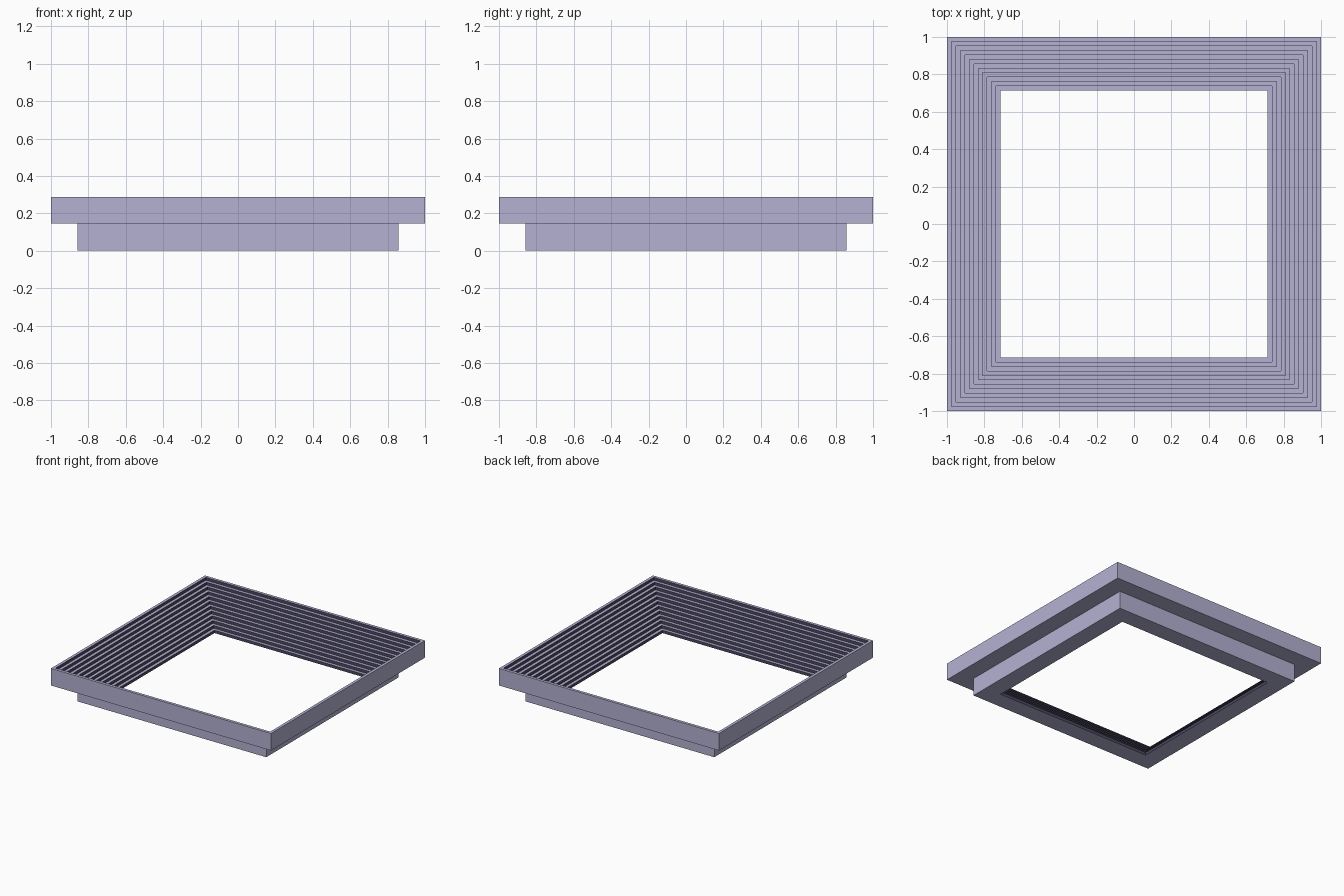
import bpy
import bmesh

# Remove the default cube
cube = bpy.data.objects.get("Cube")
if cube:
    bpy.data.objects.remove(cube, do_unlink=True)

STEPS = 12
HEIGHT = 0.287      # full height
OUTER = 1.0         # half width of the upper band
LOWER = 0.858       # half width of the lower band
HOLE = 0.713        # half width of the opening
LEDGE = 0.147       # underside of the upper band


def material(name, colour):
    mat = bpy.data.materials.new(name)
    mat.use_nodes = True
    mat.diffuse_color = colour
    mat.node_tree.nodes["Principled BSDF"].inputs["Base Color"].default_value = colour
    return mat


pale = material("lavender_grey", (0.455, 0.440, 0.645, 1.0))
dark = material("dark_slate", (0.07, 0.066, 0.12, 1.0))


def stepped_profile():
    """Closed (half width, z) section: plain outside, stairs inside."""
    points = [(HOLE, 0), (LOWER, 0), (LOWER, LEDGE), (OUTER, LEDGE)]
    run = (OUTER - HOLE) / STEPS
    rise = HEIGHT / STEPS
    for i in range(STEPS):
        z = HEIGHT - i * rise
        points.append((OUTER - i * run, z))
        points.append((OUTER - (i + 1) * run, z))
    return points


def square_frame(name, profile):
    """Sweep a section around a square with mitred corners."""
    bm = bmesh.new()
    corners = [(-1, -1), (1, -1), (1, 1), (-1, 1)]
    loops = [[bm.verts.new((sx * r, sy * r, z)) for r, z in profile]
             for sx, sy in corners]
    count = len(profile)
    for c in range(4):
        a, b = loops[c], loops[(c + 1) % 4]
        for i in range(count):
            j = (i + 1) % count
            bm.faces.new((a[i], b[i], b[j], a[j]))
    bmesh.ops.recalc_face_normals(bm, faces=bm.faces)
    # Risers face the opening and are dark
    for face in bm.faces:
        centre = face.calc_center_median()
        inward = face.normal.xy.dot(centre.xy) < -0.1
        face.material_index = 1 if inward else 0
    mesh = bpy.data.meshes.new(name)
    bm.to_mesh(mesh)
    bm.free()
    mesh.materials.append(pale)
    mesh.materials.append(dark)
    obj = bpy.data.objects.new(name, mesh)
    bpy.context.collection.objects.link(obj)
    return obj


# Frame with a ledge outside and terraces descending to the opening
square_frame("stepped_frame", stepped_profile())
